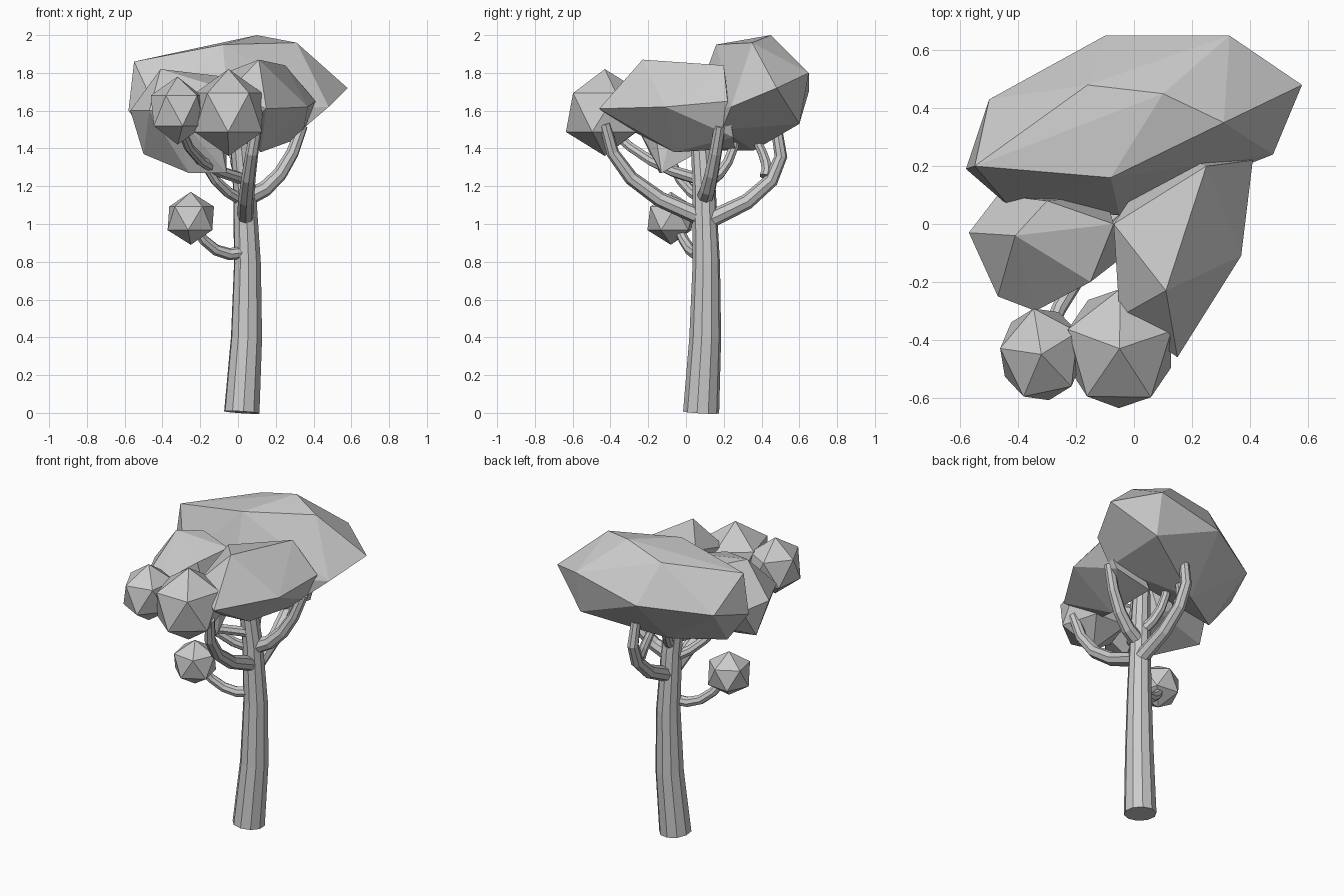
import bpy
import bmesh
from mathutils import Matrix, Vector

old_cube = bpy.data.objects.get("Cube")
if old_cube:
    bpy.data.objects.remove(old_cube, do_unlink=True)

# One plain grey for the whole tree
grey = bpy.data.materials.new("plain grey")
grey.use_nodes = True
colour = (0.6, 0.6, 0.6, 1)
grey.diffuse_color = colour
for node in grey.node_tree.nodes:
    if node.type == 'BSDF_PRINCIPLED':
        node.inputs["Base Color"].default_value = colour


def add_object(name, data):
    data.materials.append(grey)
    obj = bpy.data.objects.new(name, data)
    bpy.context.scene.collection.objects.link(obj)
    return obj


def add_from_bmesh(name, bm):
    bmesh.ops.recalc_face_normals(bm, faces=bm.faces[:])
    mesh = bpy.data.meshes.new(name)
    bm.to_mesh(mesh)
    bm.free()
    return add_object(name, mesh)


def limb(name, start, bend, end, start_radius, end_radius, detail=2, segments=4):
    """Faceted tapering tube that bows from start to end towards the bend."""
    curve = bpy.data.curves.new(name, 'CURVE')
    curve.dimensions = '3D'
    curve.bevel_depth = 1
    curve.bevel_resolution = detail
    curve.use_fill_caps = True
    spline = curve.splines.new('POLY')
    spline.points.add(segments)
    spline.use_smooth = False
    start, bend, end = Vector(start), Vector(bend), Vector(end)
    for i, point in enumerate(spline.points):
        t = i / segments
        position = start.lerp(bend, t).lerp(bend.lerp(end, t), t)
        point.co = (*position, 1)
        point.radius = start_radius + (end_radius - start_radius) * t
    return add_object(name, curve)


def crown(name, corners):
    """Large angular leaf mass wrapped around a few corner points."""
    bm = bmesh.new()
    for corner in corners:
        bm.verts.new(corner)
    result = bmesh.ops.convex_hull(bm, input=bm.verts[:])
    spare = {v for v in result["geom_interior"] if isinstance(v, bmesh.types.BMVert)}
    bmesh.ops.delete(bm, geom=list(spare), context='VERTS')
    return add_from_bmesh(name, bm)


def clump(name, centre, radii, turn):
    """Small leaf ball with twenty flat sides."""
    bm = bmesh.new()
    placing = Matrix.LocRotScale(Vector(centre), None, Vector(radii))
    spin = Matrix.Rotation(turn, 4, 'Z')
    bmesh.ops.create_icosphere(bm, subdivisions=1, radius=1, matrix=placing @ spin)
    return add_from_bmesh(name, bm)


# Trunk, gently leaning then curving back at the top
limb("trunk", (.02, .08, .003), (.09, .14, .8), (0, .07, 1.55), .096, .05, detail=3)

# Main branches
limb("low_branch", (.03, .08, .85), (-.13, .03, .8), (-.24, -.05, 1), .034, .026)
limb("front_branch", (.04, .07, 1.04), (.04, -.4, 1.2), (.1, -.43, 1.53), .046, .03)
limb("back_branch", (.05, .12, 1.02), (.03, .6, 1.2), (.02, .48, 1.5), .046, .03)
limb("side_branch", (.05, .1, 1.14), (.25, .13, 1.2), (.34, .18, 1.52), .046, .03)

# Thinner branches
for name, start, bend, end in (
        ("left_branch", (.03, .1, 1.12), (-.15, -.05, 1.2), (-.2, -.1, 1.4)),
        ("outer_branch", (.02, .06, 1.24), (-.25, -.2, 1.3), (-.3, -.4, 1.5)),
        ("inner_branch", (.03, .12, 1.22), (-.03, .25, 1.3), (-.03, .27, 1.5)),
        ("back_fork", (.03, .42, 1.25), (0, .45, 1.3), (-.03, .37, 1.45))):
    limb(name, start, bend, end, .032, .024)

# Large leaf masses
crown("back_crown", [
    (.1, .45, 2), (.31, .35, 1.96), (-.08, .16, 1.95), (-.16, .48, 1.93),
    (-.55, .2, 1.86), (-.58, .19, 1.6), (-.5, .43, 1.66), (-.1, .65, 1.7),
    (.33, .65, 1.8), (.33, .6, 1.53), (.58, .48, 1.72), (.48, .24, 1.62),
    (-.43, .06, 1.6), (-.05, .03, 1.6), (.34, .19, 1.5),
    (-.13, .36, 1.39), (-.42, .18, 1.39)])
crown("right_crown", [
    (.11, -.23, 1.87), (.25, .2, 1.84), (.41, .22, 1.65), (.37, -.11, 1.62),
    (.15, -.46, 1.61), (-.05, -.32, 1.7), (-.07, 0, 1.8), (0, -.3, 1.5),
    (.12, -.06, 1.38), (.34, .25, 1.46), (.1, .26, 1.4)])
crown("left_crown", [
    (-.41, -.04, 1.82), (-.3, .08, 1.8), (-.07, 0, 1.78), (-.15, -.2, 1.74),
    (-.34, -.3, 1.6), (-.47, -.25, 1.6), (-.57, -.03, 1.6), (-.47, .1, 1.55),
    (-.5, 0, 1.37), (-.26, -.14, 1.27), (-.06, -.13, 1.27), (-.1, .1, 1.4)])

# Smaller leaf clumps
clump("front_clump", (-.05, -.43, 1.59), (.21, .23, .23), .3)
clump("corner_clump", (-.32, -.45, 1.6), (.16, .18, .18), .5)
clump("low_clump", (-.25, -.08, 1.03), (.14, .14, .14), .2)
